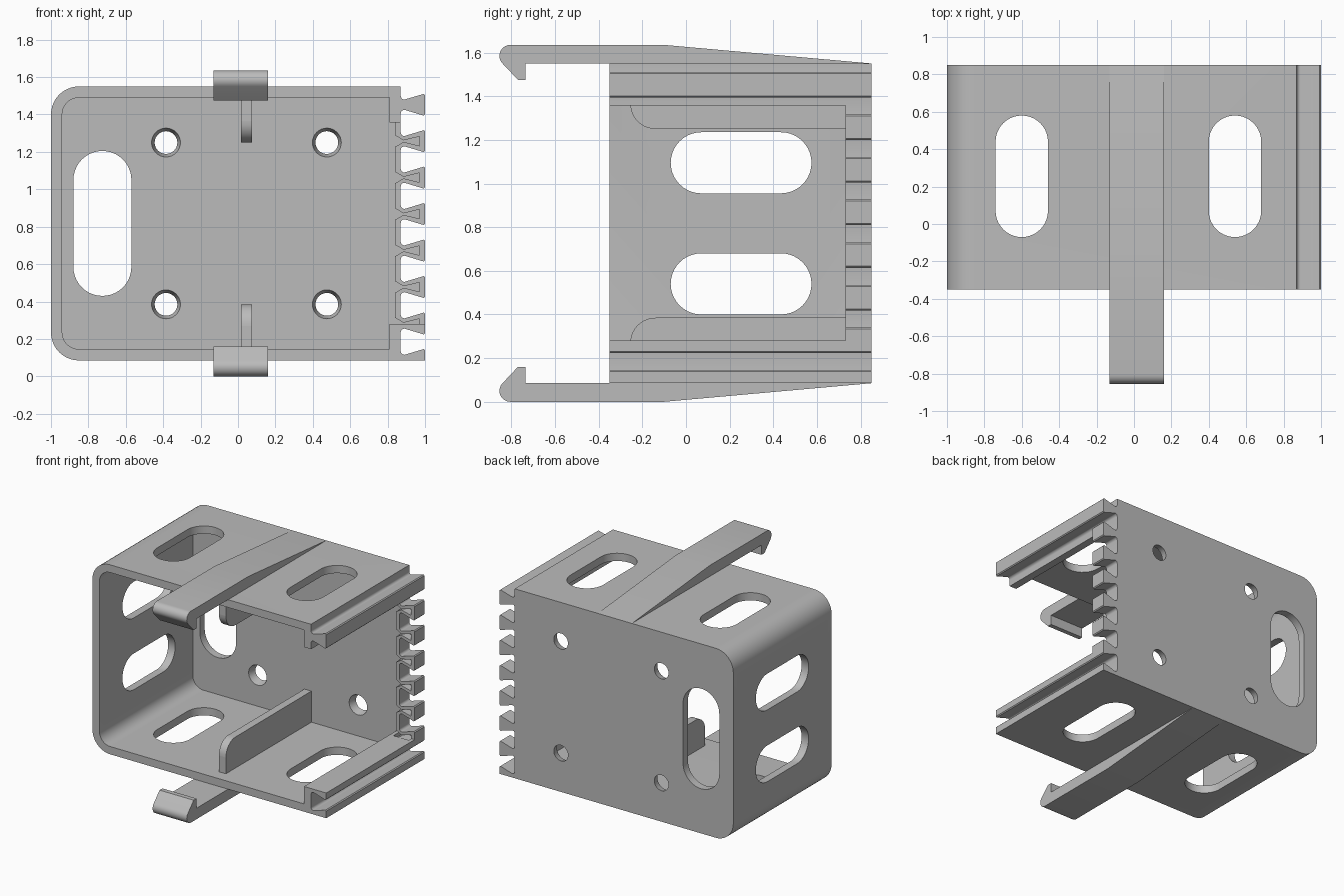
import bpy, bmesh, math
from math import pi, cos, sin

if "Cube" in bpy.data.objects:
    bpy.data.objects.remove(bpy.data.objects["Cube"], do_unlink=True)

grey = bpy.data.materials.new("mid grey")
grey.use_nodes = True
COLOUR = (0.5, 0.5, 0.5, 1)
grey.diffuse_color = COLOUR
grey.node_tree.nodes["Principled BSDF"].inputs["Base Color"].default_value = COLOUR

LO, HI, MID = 0.085, 1.55, 0.8175      # box bottom, top and mid-height
FRONT, BACK, WALL = -0.35, 0.85, 0.06


def arc(cu, cv, r, a0, a1, n=10):
    angles = [math.radians(a0 + (a1 - a0) * i / n) for i in range(n + 1)]
    return [(cu + r * cos(a), cv + r * sin(a)) for a in angles]


def prism(name, pts, axis, a, b):
    """Extrude a 2D outline along an axis from a to b."""
    place = {"x": lambda u, v, w: (w, u, v),
             "y": lambda u, v, w: (u, w, v),
             "z": lambda u, v, w: (u, v, w)}[axis]
    bm = bmesh.new()
    low = [bm.verts.new(place(u, v, a)) for u, v in pts]
    high = [bm.verts.new(place(u, v, b)) for u, v in pts]
    bm.faces.new(low)
    bm.faces.new(high)
    for i in range(len(pts)):
        j = (i + 1) % len(pts)
        bm.faces.new((low[i], low[j], high[j], high[i]))
    bmesh.ops.recalc_face_normals(bm, faces=bm.faces)
    mesh = bpy.data.meshes.new(name)
    bm.to_mesh(mesh)
    bm.free()
    mesh.materials.append(grey)
    obj = bpy.data.objects.new(name, mesh)
    bpy.context.collection.objects.link(obj)
    return obj


def rect(u0, u1, v0, v1):
    return [(u0, v0), (u1, v0), (u1, v1), (u0, v1)]


def slot(u0, u1, v0, v1):
    """Outline with fully rounded ends."""
    if u1 - u0 > v1 - v0:
        r, c = (v1 - v0) / 2, (v0 + v1) / 2
        return arc(u1 - r, c, r, -90, 90, 20) + arc(u0 + r, c, r, 90, 270, 20)
    r, c = (u1 - u0) / 2, (u0 + u1) / 2
    return arc(c, v1 - r, r, 0, 180, 20) + arc(c, v0 + r, r, 180, 360, 20)


def activate(obj):
    bpy.ops.object.select_all(action="DESELECT")
    obj.select_set(True)
    bpy.context.view_layer.objects.active = obj


def cut(target, cutters):
    for c in cutters:
        activate(target)
        mod = target.modifiers.new("cut", "BOOLEAN")
        mod.operation, mod.solver, mod.object = "DIFFERENCE", "EXACT", c
        bpy.ops.object.modifier_apply(modifier=mod.name)
        bpy.data.objects.remove(c, do_unlink=True)


def smooth(obj):
    activate(obj)
    bpy.ops.object.shade_smooth_by_angle(angle=math.radians(30))


def rounded_left(x0, x1, z0, z1, r):
    return ([(x1, z0), (x1, z1)] + arc(x0 + r, z1 - r, r, 90, 180)
            + arc(x0 + r, z0 + r, r, 180, 270))


def mirrored(pts):
    return [(y, 2 * MID - z) for y, z in pts]


# Box shell, open at the front and on the toothed side
shell = prism("box_shell", rounded_left(-1, 0.84, LO, HI, 0.15), "y", FRONT, BACK)
cutters = [prism("inside", rounded_left(-1 + WALL, 1.1, LO + WALL, HI - WALL, 0.09),
                 "y", FRONT - 0.1, BACK - WALL)]
for x in (-0.74, 0.4):                 # slots through roof and floor
    cutters.append(prism("slot", slot(x, x + 0.28, -0.07, 0.58), "z", -0.2, 2))
for z in (0.4, 0.955):                 # slots through the side wall
    cutters.append(prism("slot", slot(-0.07, 0.575, z, z + 0.28), "x", -1.1, -0.9))
cutters.append(prism("slot", slot(-0.88, -0.57, 0.43, 1.205), "y", 0.75, 0.9))
for x in (-0.385, 0.475):              # tapered screw holes
    for z in (0.385, 1.25):
        bpy.ops.mesh.primitive_cone_add(vertices=32, radius1=0.058, radius2=0.08,
                                        depth=0.08, location=(x, 0.82, z),
                                        rotation=(pi / 2, 0, 0))
        hole = bpy.context.object
        hole.data.materials.append(grey)
        cutters.append(hole)
cut(shell, cutters)
smooth(shell)

# Dovetail comb on the open side, with full-depth rails at top and bottom
PITCH, ROOT = 0.195, 0.87
outline = [(0.84, LO), (1, LO)]
for k in range(6, -1, -1):
    c = 1.355 - PITCH * k
    outline += [(1, c - 0.046), (0.993, c - 0.039)]
    outline += arc(ROOT + 0.02, c - 0.05, 0.02, 270, 180, 5)
    outline += arc(ROOT + 0.02, c + 0.05, 0.02, 180, 90, 5)
    outline += [(0.993, c + 0.039), (1, c + 0.046)]
outline += [(1, 1.503), (0.993, 1.51)]
outline += arc(ROOT + 0.02, 1.50, 0.02, 270, 180, 5)
outline += [(ROOT, HI), (0.84, HI)]
comb = prism("dovetail_comb", outline, "y", FRONT, BACK)
cutters = [prism("opening", rect(0.7, 1.1, 0.28, 1.357), "y", FRONT - 0.1, 0.73)]
for k in range(1, 7):                  # hollow in each tooth
    c = 1.4525 - PITCH * k
    side = [(0.83, 0.035), (0.85, 0.025), (0.885, 0.004), (0.97, 0.025)]
    pocket = [(x, c - h) for x, h in side] + [(x, c + h) for x, h in reversed(side)]
    cutters.append(prism("pocket", pocket, "y", 0.7, BACK - WALL))
cut(comb, cutters)
smooth(comb)

# Inner ledges that thicken the rails
for name, z0, z1 in (("lower_rail_ledge", LO + WALL, 0.28),
                     ("upper_rail_ledge", 1.357, HI - WALL)):
    prism(name, rect(0.81, 0.84, z0, z1), "y", FRONT, BACK - WALL)

# Upper parts, then their mirrored lower partners
rib = [(BACK - WALL, HI - WALL), (-0.255, HI - WALL), (-0.255, 1.365)]
rib += arc(-0.14, 1.365, 0.115, 180, 270) + [(BACK - WALL, 1.25)]
arm = [(BACK, HI), (-0.1, 1.635)]
arm += arc(-0.805, 1.585, 0.05, 90, 225)
arm += [(-0.77, 1.475), (-0.735, 1.475), (-0.735, HI)]
for level, flip in (("upper", lambda p: p), ("lower", mirrored)):
    smooth(prism(level + "_rib", flip(rib), "x", 0.015, 0.075))
    smooth(prism(level + "_clip_arm", flip(arm), "x", -0.132, 0.16))
